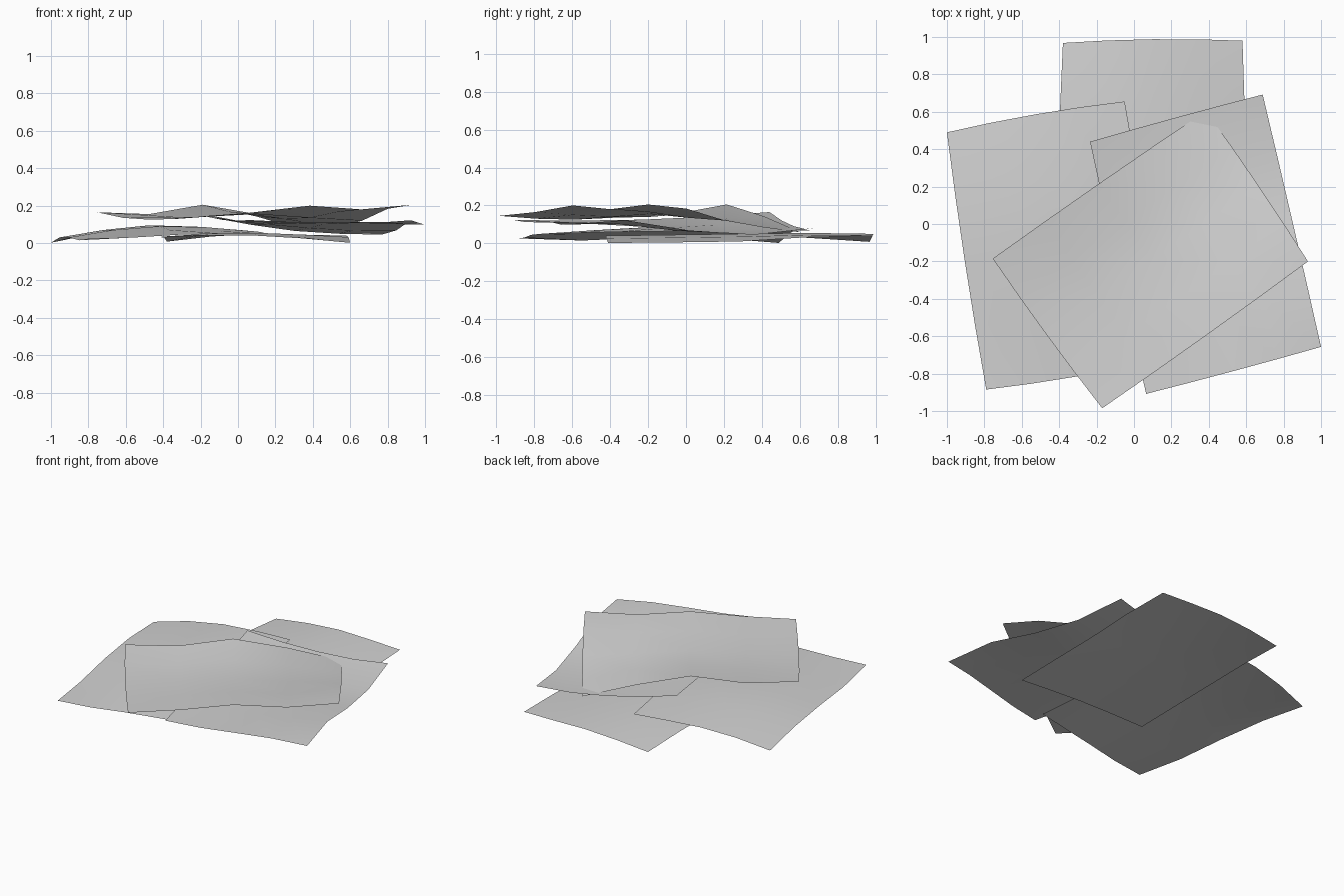
import bpy
import bmesh
from mathutils import Vector

default_cube = bpy.data.objects.get("Cube")
if default_cube:
    bpy.data.objects.remove(default_cube, do_unlink=True)

# One plain paper colour
paper = bpy.data.materials.new("paper_grey")
paper.use_nodes = True
paper_colour = (0.65, 0.65, 0.65, 1.0)
paper.diffuse_color = paper_colour
paper.node_tree.nodes["Principled BSDF"].inputs["Base Color"].default_value = paper_colour


def make_sheet(name, corners, heights, bow=0.02):
    """Rumpled sheet: corners run back-left, back-right, front-right, front-left;
    heights are rows from back to front, in thousandths of a unit."""
    back_left, back_right, front_right, front_left = [Vector(c) for c in corners]
    centre = (back_left + back_right + front_right + front_left) / 4
    last = len(heights) - 1
    bm = bmesh.new()
    grid = []
    for j, row in enumerate(heights):
        v = j / last
        line = []
        for i, height in enumerate(row):
            u = i / last
            left = back_left.lerp(front_left, v)
            right = back_right.lerp(front_right, v)
            flat = left.lerp(right, u)
            # Edges bow slightly outward between the corners
            swell = 1 + bow * (4 * u * (1 - u) + 4 * v * (1 - v))
            flat = centre + (flat - centre) * swell
            line.append(bm.verts.new((flat.x, flat.y, height / 1000)))
        grid.append(line)
    for j in range(last):
        for i in range(last):
            face = bm.faces.new((grid[j][i], grid[j + 1][i],
                                 grid[j + 1][i + 1], grid[j][i + 1]))
            face.smooth = True
    mesh = bpy.data.meshes.new(name)
    bm.to_mesh(mesh)
    bm.free()
    mesh.materials.append(paper)
    sheet = bpy.data.objects.new(name, mesh)
    bpy.context.collection.objects.link(sheet)
    return sheet


# Bottom sheet, lying towards the back
make_sheet("back_sheet",
           [(-0.38, 0.968), (0.58, 0.98), (0.595, -0.41), (-0.41, -0.41)],
           [(8, 35, 50, 45, 40),
            (30, 50, 55, 45, 32),
            (35, 50, 50, 35, 10),
            (35, 45, 45, 30, 5),
            (30, 40, 40, 25, 2)])

# Low sheet on the right-hand side, turned a little
make_sheet("side_sheet",
           [(-1.0, 0.49), (-0.05, 0.655), (0.16, -0.72), (-0.79, -0.885)],
           [(2, 50, 75, 75, 68),
            (30, 70, 95, 88, 70),
            (30, 70, 90, 85, 65),
            (15, 50, 70, 65, 60),
            (26, 30, 45, 50, 50)])

# Sheet resting across the first two
make_sheet("middle_sheet",
           [(-0.235, 0.44), (0.688, 0.692), (1.0, -0.657), (0.065, -0.908)],
           [(165, 120, 90, 75, 83),
            (140, 98, 65, 50, 45),
            (125, 100, 80, 66, 68),
            (120, 106, 100, 105, 122),
            (123, 112, 114, 114, 98)], bow=0.005)

# Top sheet, turned across the stack with its back corner tucked under
make_sheet("top_sheet",
           [(-0.755, -0.185), (0.385, 0.605), (0.93, -0.2), (-0.17, -0.985)],
           [(165, 155, 205, 142, 58),
            (135, 140, 168, 130, 84),
            (125, 140, 155, 135, 120),
            (130, 150, 178, 165, 183),
            (145, 165, 200, 180, 205)], bow=0.012)
